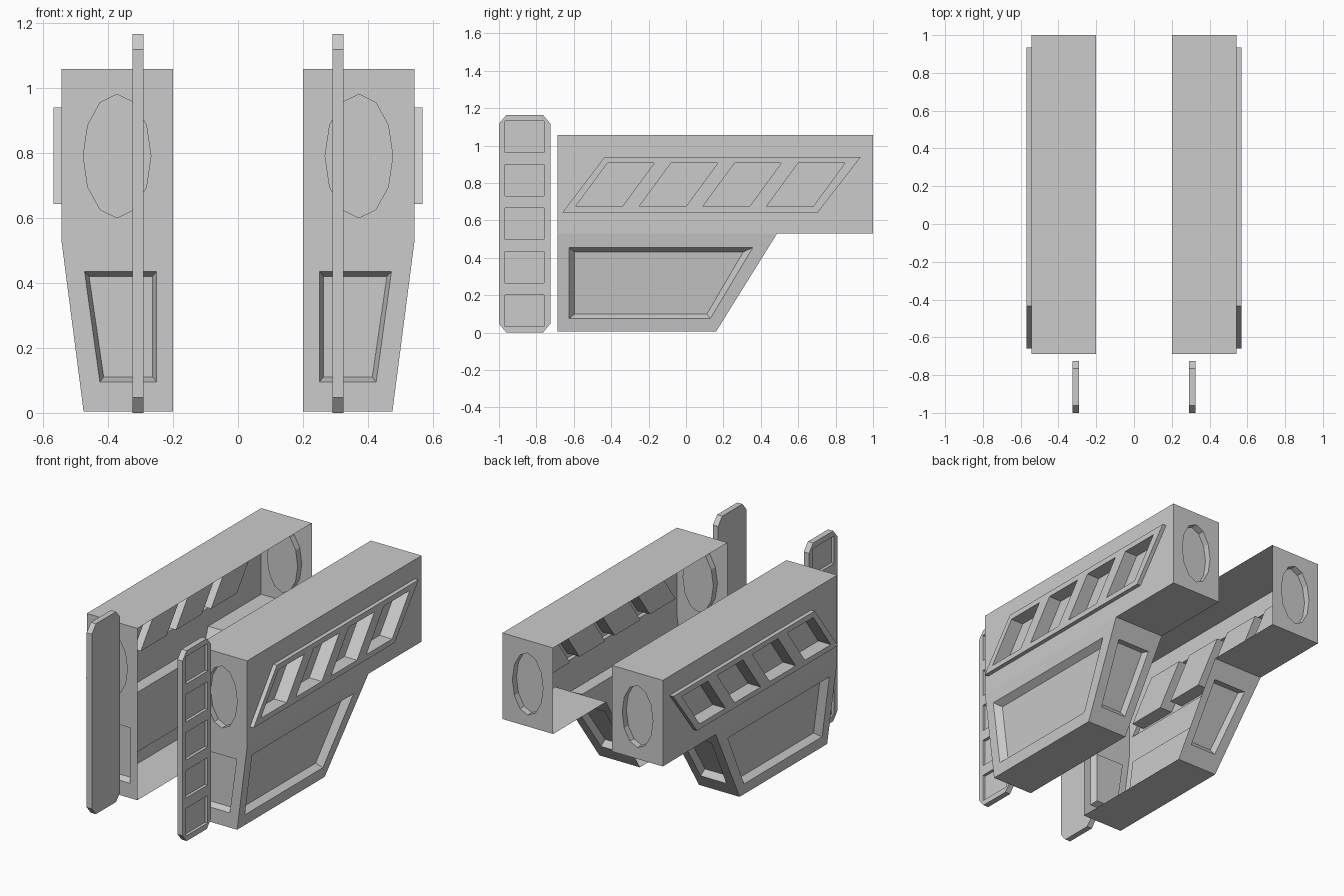
import bpy, bmesh, math
from mathutils import Vector

if "Cube" in bpy.data.objects:
    bpy.data.objects.remove(bpy.data.objects["Cube"])

Y0, Y1, ZB, ZM, ZT = -0.687, 1.0, 0.005, 0.53, 1.057   # hull extents
YA, YB = 0.16, 0.487                                   # ends of the sloped rear wall
XI, XB, XO = 0.2, 0.475, 0.543                         # inner, bottom and outer x


def loop(bm, pts):
    vs = [bm.verts.new(p) for p in pts]
    return vs, [bm.edges.new((vs[i], vs[i - 1])) for i in range(len(vs))]


def fill(bm, vs, edges, recesses):
    """Fill a loop, cutting recesses given as (rim, floor, recesses in the floor)."""
    if not recesses:
        bm.faces.new(vs)
        return
    all_edges = list(edges)
    for rim, floor, inner in recesses:
        rv, re = loop(bm, rim)
        fv, fe = loop(bm, floor)
        all_edges += re
        for i in range(len(rv)):
            bm.faces.new((rv[i - 1], rv[i], fv[i], fv[i - 1]))
        fill(bm, fv, fe, inner)
    bmesh.ops.triangle_fill(bm, edges=all_edges, use_beauty=True)


def wall(bm, pts, recesses=()):
    vs, es = loop(bm, pts)
    fill(bm, vs, es, recesses)


def finish(bm, name):
    bmesh.ops.remove_doubles(bm, verts=bm.verts, dist=1e-4)
    bmesh.ops.recalc_face_normals(bm, faces=bm.faces)
    me = bpy.data.meshes.new(name)
    bm.to_mesh(me)
    bm.free()
    ob = bpy.data.objects.new(name, me)
    bpy.context.collection.objects.link(ob)
    mod = ob.modifiers.new("mirror", 'MIRROR')
    mod.use_mirror_merge = False


def place(f, pts, d=0.0):
    return [f(a, b, d) for a, b in pts]


# Surface maps: two coordinates on the wall plus depth inward
def upper(y, z, d): return Vector((XO - d, y, z))
def lower(y, z, d): return Vector((XB + (XO - XB) * (z - ZB) / (ZM - ZB) - d, y, z))
def front(x, z, d): return Vector((x, Y0 + d, z))
def rear(x, z, d): return Vector((x, Y1 - d, z))


def slope(x, z, d):
    n = Vector((0, -(ZM - ZB), YB - YA)).normalized()
    return Vector((x, YA + (YB - YA) * (z - ZB) / (ZM - ZB), z)) + n * d


def recess(f, rim, floor, d):
    return (place(f, rim), place(f, floor, d), ())


oval = [(0.372 + 0.104 * math.cos(math.tau * i / 12), 0.79 + 0.19 * math.sin(math.tau * i / 12))
        for i in range(12)]
small_rim = [(0.25, 0.095), (0.425, 0.095), (0.472, 0.435), (0.25, 0.435)]
small_floor = [(0.263, 0.11), (0.413, 0.11), (0.458, 0.42), (0.263, 0.42)]

# Hull shell, open on the inner side
hull = bmesh.new()

# upper outer wall with raised slanted plate and four window pockets
plate = [(-0.66, 0.643), (0.705, 0.643), (0.935, 0.94), (-0.435, 0.94)]
pockets = []
for i in range(4):
    s = 0.34 * i
    w = [(-0.59 + s, 0.675), (-0.34 + s, 0.675), (-0.17 + s, 0.907), (-0.42 + s, 0.907)]
    pockets.append((place(upper, w, -0.025), place(upper, w, 0.06), ()))
wall(hull, place(upper, [(Y0, ZM), (YB, ZM), (Y1, ZM), (Y1, ZT), (Y0, ZT)]),
     [(place(upper, plate), place(upper, plate, -0.025), pockets)])

# lower outer wall with large recessed panel
wall(hull, place(lower, [(Y0, ZB), (YA, ZB), (YB, ZM), (Y0, ZM)]),
     [recess(lower, [(-0.625, 0.075), (0.13, 0.075), (0.357, 0.455), (-0.625, 0.455)],
             [(-0.595, 0.1), (0.112, 0.1), (0.305, 0.43), (-0.595, 0.43)], 0.04)])

# front wall
wall(hull, place(front, [(XI, ZB), (XB, ZB), (XO, ZM), (XO, ZT), (XI, ZT)]),
     [recess(front, oval, oval, 0.04), recess(front, small_rim, small_floor, 0.04)])
# rear wall, sloped wall below it
wall(hull, place(rear, [(XI, ZM), (XO, ZM), (XO, ZT), (XI, ZT)]),
     [recess(rear, oval, oval, 0.04)])
wall(hull, place(slope, [(XI, ZB), (XB, ZB), (XO, ZM), (XI, ZM)]),
     [recess(slope, small_rim, small_floor, 0.04)])
# roof, floor and rear underside
for x, z, ya, yb in ((XO, ZT, Y0, Y1), (XB, ZB, Y0, YA), (XO, ZM, YB, Y1)):
    wall(hull, [(XI, ya, z), (x, ya, z), (x, yb, z), (XI, yb, z)])
finish(hull, "side_hull")

# Upright chamfered slab with five recessed panels on the outer face
slab = bmesh.new()
a, b, h, cy, cz = -1.0, -0.725, 1.165, 0.04, 0.048
profile = [(a + cy, 0), (b - cy, 0), (b, cz), (b, h - cz),
           (b - cy, h), (a + cy, h), (a, h - cz), (a, cz)]


def flat(y, z, d): return Vector((0.325 - d, y, z))


panels = []
for i in range(5):
    z = 0.033 + 0.2325 * i
    r = [(-0.967, z), (-0.758, z), (-0.758, z + 0.168), (-0.967, z + 0.168)]
    panels.append(recess(flat, r, r, 0.018))
wall(slab, place(flat, profile), panels)
inner, outer = place(flat, profile, 0.035), place(flat, profile)
wall(slab, inner)
for i in range(8):
    wall(slab, [outer[i - 1], outer[i], inner[i], inner[i - 1]])
finish(slab, "front_slab")
